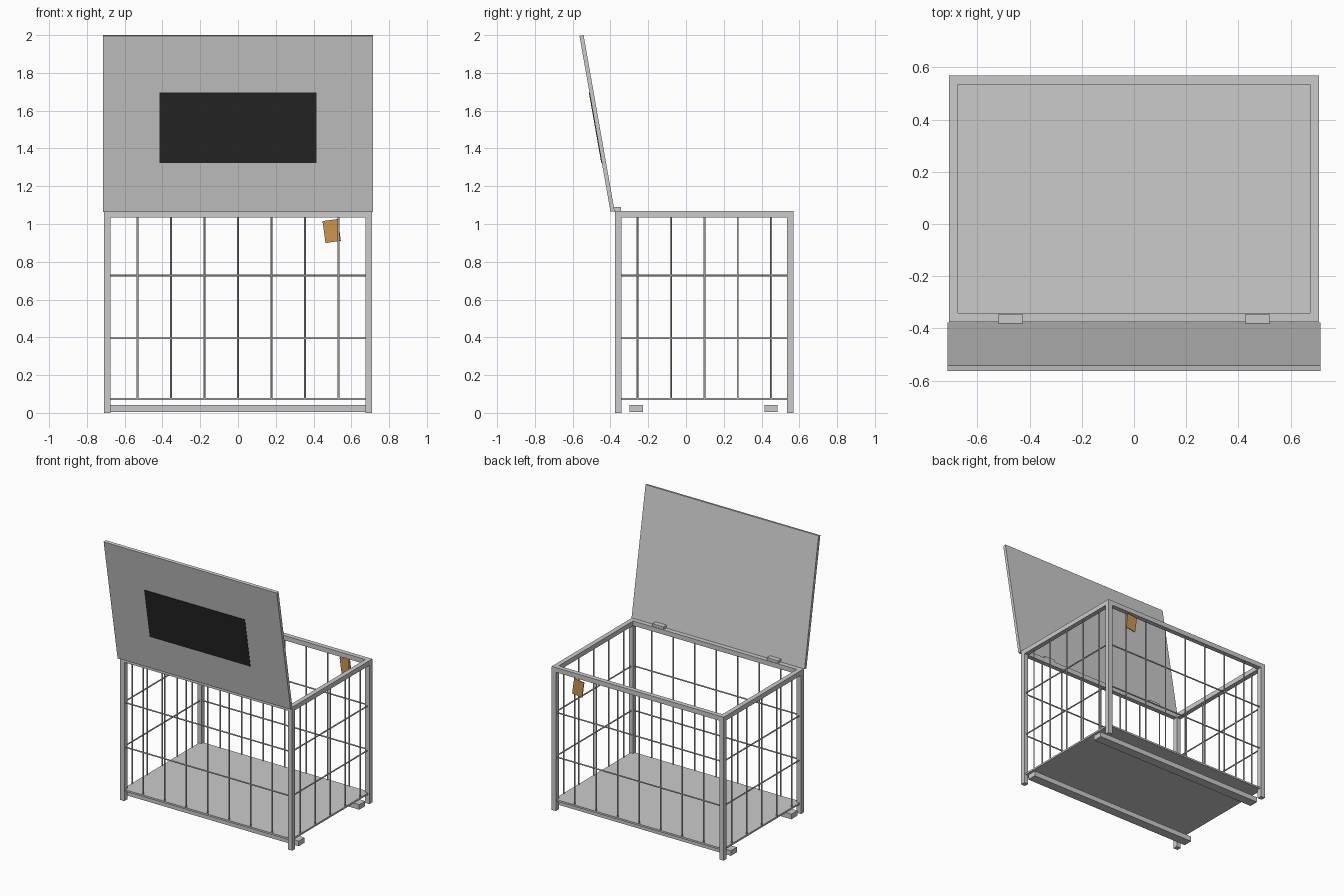
import bpy, math
from mathutils import Vector

if "Cube" in bpy.data.objects:
    bpy.data.objects.remove(bpy.data.objects["Cube"])

HX, Y0, Y1, H, T = 0.71, -0.376, 0.57, 1.07, 0.035   # cage extents and tube size
YC = (Y0 + Y1) / 2
TILT = math.radians(10)


def material(name, rgb):
    m = bpy.data.materials.new(name)
    m.diffuse_color = (*rgb, 1)
    m.use_nodes = True
    m.node_tree.nodes["Principled BSDF"].inputs["Base Color"].default_value = m.diffuse_color
    return m


def box(name, lo, hi, rot=(0, 0, 0), mat=None, center=None):
    """Box from two corners, optionally rotated about and moved to a centre."""
    lo, hi = Vector(lo), Vector(hi)
    bpy.ops.mesh.primitive_cube_add(size=1)
    o = bpy.context.object
    o.name = name
    o.scale = hi - lo
    bpy.ops.object.transform_apply(location=False, rotation=False, scale=True)
    o.location = center if center is not None else (lo + hi) / 2
    o.rotation_euler = rot
    if mat:
        o.data.materials.append(mat)
    return o


def wire(name, a, b, r=0.005):
    a, b = Vector(a), Vector(b)
    d = b - a
    bpy.ops.mesh.primitive_cylinder_add(vertices=8, radius=r, depth=d.length, location=(a + b) / 2)
    o = bpy.context.object
    o.name = name
    o.rotation_euler = d.to_track_quat('Z', 'Y').to_euler()
    bpy.ops.object.shade_smooth_by_angle(angle=math.radians(50))


# corner posts and top rails
for x in (-HX, HX - T):
    for y in (Y0, Y1 - T):
        box("corner_post", (x, y, 0), (x + T, y + T, H - T))
    box("top_side_rail", (x, Y0 + T, H - T), (x + T, Y1 - T, H))
for y in (Y0, Y1 - T):
    box("top_long_rail", (-HX, y, H - T), (HX, y + T, H))

# floor panel and skids
box("floor_panel", (-HX + 0.012, Y0 + 0.012, 0.067), (HX - 0.012, Y1 - 0.012, 0.08))
for y in (-0.263, 0.45):
    box("skid", (-HX, y - 0.035, 0.004), (HX, y + 0.035, 0.042))

# wire mesh walls
XW, YF, YB = HX - T / 2, Y0 + T / 2, Y1 - T / 2
for y in (YF, YB):
    for i in range(-3, 4):
        wire("long_wall_wire", (i * 0.1775, y, 0.07), (i * 0.1775, y, H - T / 2))
    for z in (0.395, 0.727):
        wire("long_wall_crosswire", (-XW, y, z), (XW, y, z))
for x in (-XW, XW):
    for i in range(-2, 3):
        y = YC + i * 0.177
        wire("side_wall_wire", (x, y, 0.07), (x, y, H - T / 2))
    for z in (0.395, 0.727):
        wire("side_wall_crosswire", (x, YF, z), (x, YB, z))

# open lid, leaning forward from the front rail
pivot = Vector((0, -0.378, 1.068))
up = Vector((0, -math.sin(TILT), math.cos(TILT)))
out = Vector((0, -math.cos(TILT), -math.sin(TILT)))
LEN, TH = 0.946, 0.022
box("lid", (-0.714, 0, 0), (0.714, TH, LEN), (TILT, 0, 0),
    center=pivot + up * LEN / 2 + out * TH / 2)

# dark panel on the lid's front face
dark = material("dark_panel", (0.02, 0.02, 0.02))
box("lid_panel", (-0.415, 0, 0), (0.415, 0.004, 0.38), (TILT, 0, 0), dark,
    pivot + up * 0.453 + out * (TH + 0.001))

# hinges
for x in (-0.473, 0.473):
    box("hinge", (x - 0.046, -0.382, H - 0.005), (x + 0.046, -0.345, H + 0.02))

# hanging tag on the back wall
orange = material("tag_orange", (0.6, 0.3, 0.075))
box("tag", (0, 0, 0), (0.082, 0.006, 0.117), (0, math.radians(-8), 0), orange,
    (0.496, YB + 0.009, 0.963))
